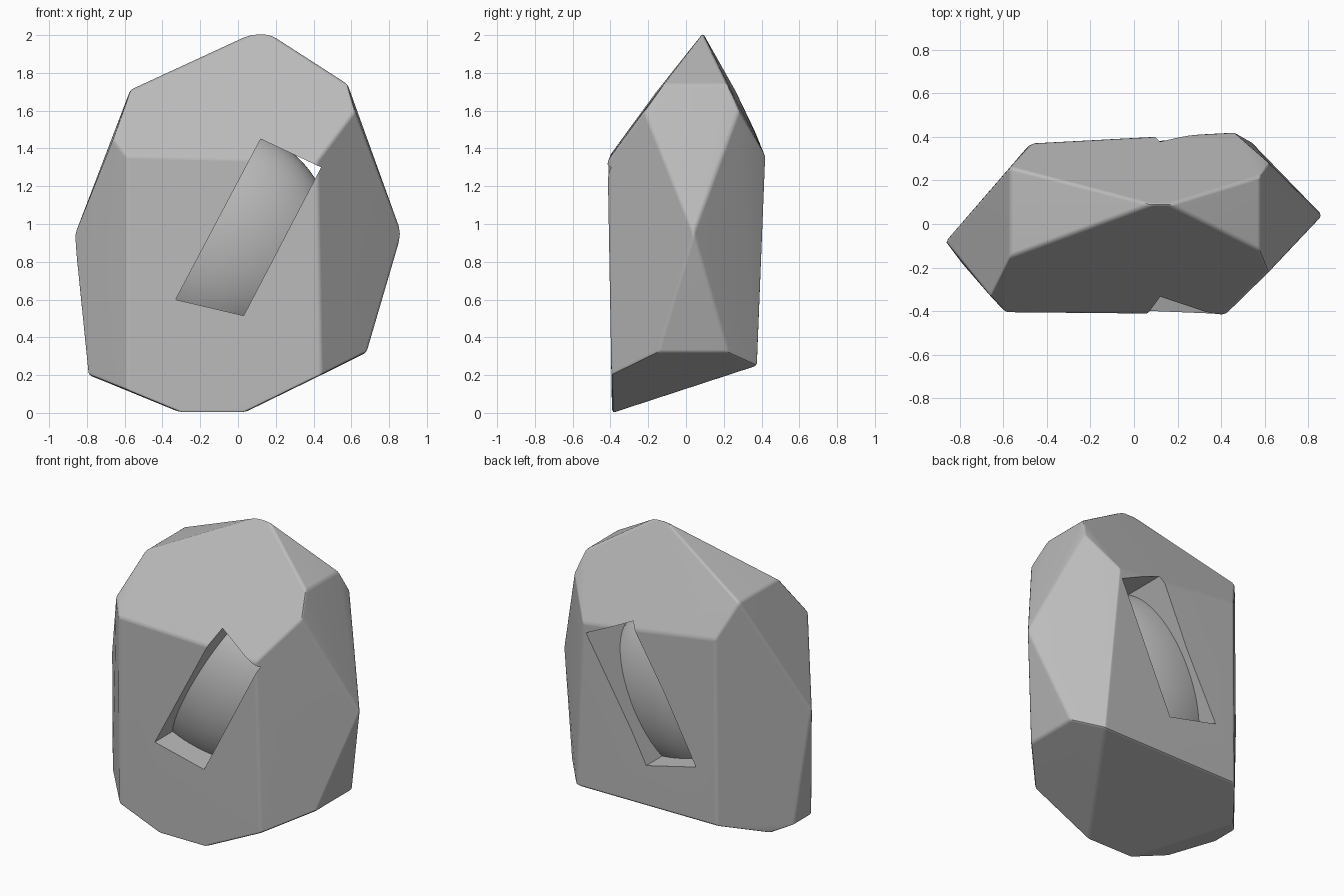
import bpy, bmesh, math
from mathutils import Vector

if "Cube" in bpy.data.objects:
    bpy.data.objects.remove(bpy.data.objects["Cube"])

stone_grey = bpy.data.materials.new("stone_grey")
stone_grey.diffuse_color = (0.5, 0.5, 0.5, 1)
stone_grey.use_nodes = True
stone_grey.node_tree.nodes["Principled BSDF"].inputs["Base Color"].default_value = stone_grey.diffuse_color


def make_object(name, bm):
    bmesh.ops.recalc_face_normals(bm, faces=bm.faces[:])
    mesh = bpy.data.meshes.new(name)
    bm.to_mesh(mesh)
    bm.free()
    mesh.materials.append(stone_grey)
    obj = bpy.data.objects.new(name, mesh)
    bpy.context.collection.objects.link(obj)
    return obj


def subtract(obj, cutter):
    mod = obj.modifiers.new("cut", 'BOOLEAN')
    mod.operation = 'DIFFERENCE'
    mod.solver = 'EXACT'
    mod.object = cutter
    apply_all(obj)
    bpy.data.objects.remove(cutter)


def apply_all(obj):
    bpy.ops.object.select_all(action='DESELECT')
    bpy.context.view_layer.objects.active = obj
    obj.select_set(True)
    for mod in list(obj.modifiers):
        bpy.ops.object.modifier_apply(modifier=mod.name)


# Faceted stone: hull around its corner points
corners = [
    (0.08, 0.09, 2.01), (0.16, 0.09, 2.01),                        # peak
    (-0.57, 0.26, 1.71), (-0.57, -0.15, 1.71),                     # left shoulder
    (0.58, 0.22, 1.74), (0.58, -0.12, 1.74),                       # right shoulder
    (0.62, 0.28, 1.6), (0.62, -0.22, 1.6), (-0.66, -0.33, 1.45),
    (-0.59, -0.405, 1.36), (0.42, -0.415, 1.335),                  # front ridge
    (-0.47, 0.37, 1.48), (0.46, 0.42, 1.36),                       # back ridge
    (0.865, 0.04, 0.95), (-0.865, -0.08, 0.94),                    # side tips
    (0.68, -0.15, 0.32), (0.68, 0.22, 0.32), (0.54, 0.375, 0.25),  # lower right
    (0.44, -0.395, 0.2), (0.03, -0.39, 0), (-0.30, -0.39, 0),      # lower front
    (-0.59, -0.395, 0.12), (-0.79, -0.18, 0.2), (-0.79, -0.01, 0.2),
    (-0.69, 0.1, 0.16), (-0.48, 0.365, 0.25),                      # lower back
]
bm = bmesh.new()
for p in corners:
    bm.verts.new(p)
hull = bmesh.ops.convex_hull(bm, input=bm.verts[:])
loose = [v for v in bm.verts if not v.link_faces]
bmesh.ops.delete(bm, geom=loose, context='VERTS')
bmesh.ops.dissolve_limit(bm, angle_limit=math.radians(4),
                         verts=bm.verts[:], edges=bm.edges[:])
stone = make_object("stone", bm)

# Slightly worn edges
bevel = stone.modifiers.new("worn_edges", 'BEVEL')
bevel.width = 0.015
bevel.segments = 2
bevel.limit_method = 'ANGLE'
bevel.angle_limit = math.radians(10)
apply_all(stone)

# Slanted slot running front to back
bm = bmesh.new()
outline = [(0.12, 1.45), (0.44, 1.30), (0.03, 0.515), (-0.33, 0.60)]
slot_face = bm.faces.new([bm.verts.new((x, -0.7, z)) for x, z in outline])
moved = bmesh.ops.extrude_face_region(bm, geom=[slot_face])["geom"]
bmesh.ops.translate(bm, vec=(0, 1.4, 0),
                    verts=[v for v in moved if isinstance(v, bmesh.types.BMVert)])
slot = make_object("slot_cutter", bm)
slot.hide_render = True

# Rounded core left standing inside the slot
bm = bmesh.new()
bmesh.ops.create_uvsphere(bm, u_segments=64, v_segments=40, radius=1)
bmesh.ops.scale(bm, vec=(0.565, 0.325, 0.565), verts=bm.verts[:])
bmesh.ops.translate(bm, vec=(-0.07, 0, 0.94), verts=bm.verts[:])
core = make_object("slot_core", bm)
core.hide_render = True

subtract(slot, core)
subtract(stone, slot)

# Flat facets with soft edges
bpy.ops.object.select_all(action='DESELECT')
bpy.context.view_layer.objects.active = stone
stone.select_set(True)
bpy.ops.object.shade_smooth_by_angle(angle=math.radians(30))
weighted = stone.modifiers.new("facet_shading", 'WEIGHTED_NORMAL')
weighted.keep_sharp = True
